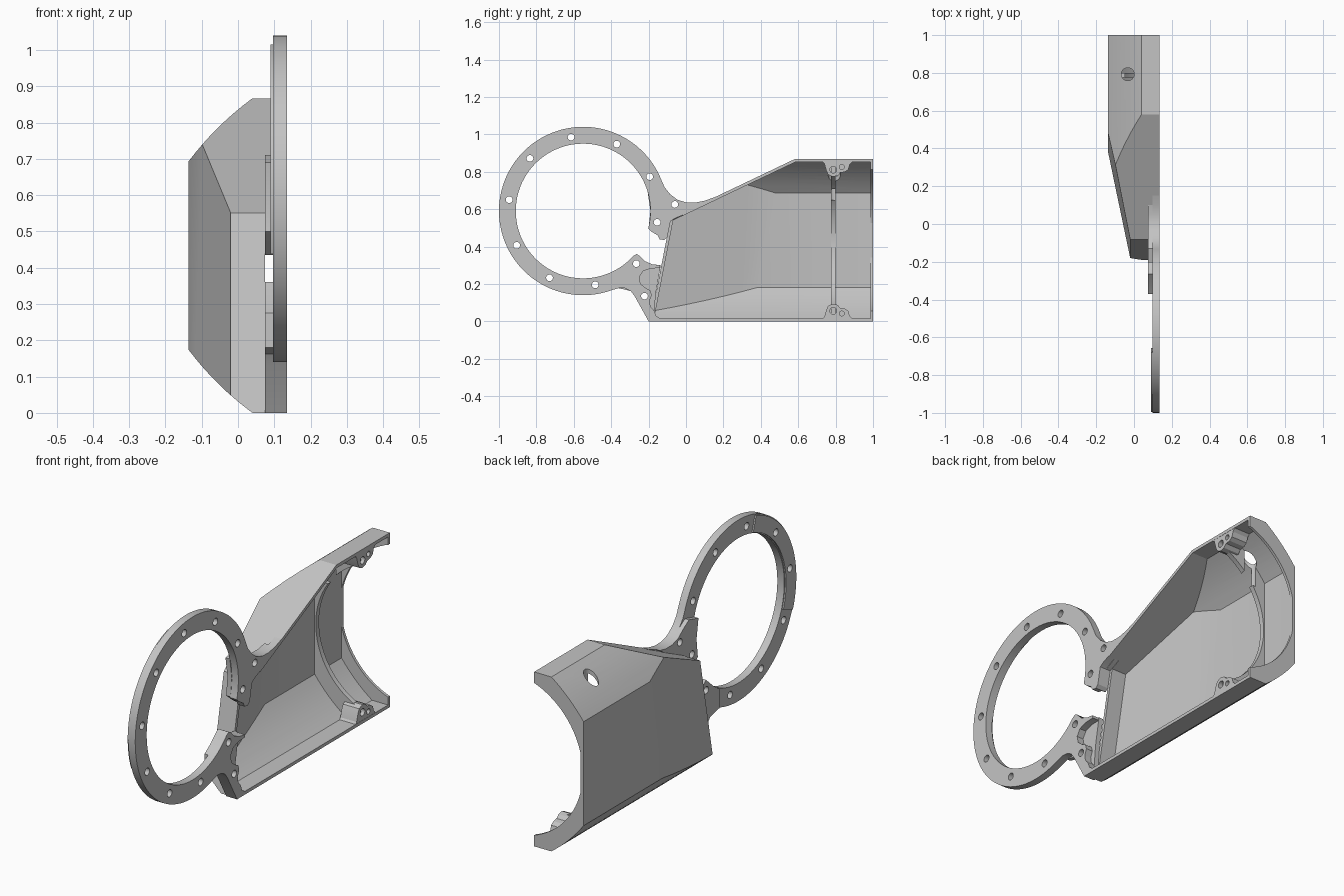
import bpy, bmesh, math
from mathutils import Vector, Matrix

cube = bpy.data.objects.get("Cube")
if cube:
    bpy.data.objects.remove(cube, do_unlink=True)

grey = bpy.data.materials.new("light grey")
grey.use_nodes = True
colour = (0.55, 0.55, 0.55, 1)
grey.diffuse_color = colour
grey.node_tree.nodes["Principled BSDF"].inputs["Base Color"].default_value = colour


def finish(name, bm):
    bmesh.ops.recalc_face_normals(bm, faces=bm.faces)
    me = bpy.data.meshes.new(name)
    bm.to_mesh(me)
    bm.free()
    me.materials.append(grey)
    ob = bpy.data.objects.new(name, me)
    bpy.context.collection.objects.link(ob)
    return ob


def add_prism(bm, pts, axis, a, b):
    """Extrude a 2D outline along x (points are y, z) or y (points are x, z)."""
    make = (lambda p: (a, p[0], p[1])) if axis == 'X' else (lambda p: (p[0], a, p[1]))
    face = bm.faces.new([bm.verts.new(make(p)) for p in pts])
    ext = bmesh.ops.extrude_face_region(bm, geom=[face])
    move = Vector((b - a, 0, 0)) if axis == 'X' else Vector((0, b - a, 0))
    bmesh.ops.translate(bm, vec=move, verts=[g for g in ext['geom'] if isinstance(g, bmesh.types.BMVert)])


def prism(name, pts, axis, a, b):
    bm = bmesh.new()
    add_prism(bm, pts, axis, a, b)
    return finish(name, bm)


def circle(c, r, n=24, start=0, end=360):
    full = abs(end - start) == 360
    steps = n if full else n + 1
    return [(c[0] + r * math.cos(math.radians(start + (end - start) * i / n)),
             c[1] + r * math.sin(math.radians(start + (end - start) * i / n))) for i in range(steps)]


def cut(ob, cutter, keep=False):
    mod = ob.modifiers.new("cut", 'BOOLEAN')
    mod.operation, mod.solver, mod.object = 'DIFFERENCE', 'EXACT', cutter
    bpy.context.view_layer.objects.active = ob
    bpy.ops.object.modifier_apply(modifier=mod.name)
    if not keep:
        bpy.data.objects.remove(cutter, do_unlink=True)


def holes(spots, a, b):
    bm = bmesh.new()
    for y, z, r in spots:
        add_prism(bm, circle((y, z), r, 20), 'X', a, b)
    return finish("hole_cutter", bm)


def section(t, open_x):
    """Trough cross-section, inset by t, with softly bowed corner slopes."""
    k = t * 0.41
    a, b = Vector((0.04 + k, t)), Vector((-0.137 + t, 0.175 + k))
    mid = (a + b) / 2 + Vector((-0.013, -0.013))
    low = [a * (1 - s) ** 2 + mid * 2 * s * (1 - s) + b * s * s for s in [i / 8 for i in range(9)]]
    low = [(open_x, t)] + [tuple(p) for p in low]
    return low + [(x, 0.867 - z) for x, z in reversed(low)]


def trough(name, t, open_x, y_end):
    """Trough body trimmed by the sloped top, tapered side and leaning front."""
    bm = bmesh.new()
    add_prism(bm, section(t, open_x), 'Y', -0.5, y_end)
    lean = Vector((0, 0.1, 0.515))
    side = lean.cross(Vector((0.117, -0.56, -0.125))).normalized()
    if side.x > 0:
        side = -side
    planes = [(Vector((0, 0.58, 0.867)), Vector((0, -0.477, 1)).normalized()),
              (Vector((-0.137, 0.38, 0.175)), side),
              (Vector((0, -0.18, 0.05)), Vector((0, -0.515, 0.1)).normalized())]
    for co, no in planes:
        cutres = bmesh.ops.bisect_plane(bm, geom=bm.verts[:] + bm.edges[:] + bm.faces[:],
                                        plane_co=co - no * t, plane_no=no, clear_outer=True)
        edges = [g for g in cutres['geom_cut'] if isinstance(g, bmesh.types.BMEdge)]
        bmesh.ops.contextual_create(bm, geom=edges)
    return finish(name, bm)


# Hollow housing, open on one side and at the rear
housing = trough("housing_shell", 0, 0.135, 1.0)
cut(housing, trough("housing_cavity", 0.016, 0.3, 1.3))
cut(housing, prism("front_opening", [(-0.4, 0.0165), (-0.02, 0.0165), (-0.02, 0.7), (-0.4, 0.7)], 'X', 0.075, 0.3))

# Inner rib and rear end lip, each with a round cutout
rib = prism("inner_rib", section(0.008, 0.115), 'Y', 0.775, 0.80)
cut(rib, prism("rib_cutter", circle((0.27, 0.4335), 0.385, 96), 'Y', 0.7, 0.9))
lip = prism("rear_lip", section(0.0, 0.135), 'Y', 0.986, 1.0)
cut(lip, prism("lip_cutter", circle((0.27, 0.4335), 0.402, 96), 'Y', 0.9, 1.1))

# Round access hole through the top
bm = bmesh.new()
bmesh.ops.create_cone(bm, cap_ends=True, segments=32, radius1=0.034, radius2=0.034, depth=0.3,
                      matrix=Matrix.Translation((-0.033, 0.793, 0.8)))
access = finish("access_cutter", bm)
cut(housing, access, keep=True)
cut(rib, access)

# Screw bosses at the top and bottom of the rib
parts = [housing, rib, lip]
for label, flip in (("lower", False), ("upper", True)):
    f = (lambda z: 0.867 - z) if flip else (lambda z: z)
    outline = [(0.725, 0.008), (0.74, 0.025), (0.75, 0.06), (0.76, 0.083), (0.785, 0.094), (0.81, 0.088),
               (0.825, 0.072), (0.85, 0.068), (0.868, 0.055), (0.875, 0.03), (0.895, 0.008)]
    boss = prism(label + "_screw_boss", [(y, f(z)) for y, z in outline], 'X', 0.045, 0.134)
    cut(boss, holes([(0.787, f(0.056), 0.018), (0.833, f(0.042), 0.013)], 0.07, 0.2))
    parts.append(boss)

# Mounting ring joined to the front of the housing
C = (-0.55, 0.59)
outline = circle(C, 0.36, 110, -15, 318)
outline += [(-0.265, 0.36), (-0.25, 0.352), (-0.22, 0.322), (-0.18, 0.305), (-0.14, 0.30), (-0.137, 0.285),
            (-0.19, 0.283), (-0.23, 0.268), (-0.25, 0.235), (-0.243, 0.20), (-0.215, 0.178), (-0.19, 0.165),
            (-0.183, 0.14), (-0.195, 0.11), (-0.19, 0.08), (-0.172, 0.06), (-0.16, 0.03), (-0.14, 0.0165),
            (0.0, 0.0165), (0.0, 0.0), (-0.2, 0.0), (-0.275, 0.135), (-0.295, 0.162), (-0.325, 0.177),
            (-0.355, 0.179)]
outline += circle(C, 0.45, 110, 290, 22)
outline += [(-0.115, 0.718), (-0.085, 0.68), (-0.045, 0.65), (0.0, 0.636), (0.05, 0.635), (0.10, 0.645),
            (0.15, 0.663), (0.14, 0.642), (0.0, 0.576), (-0.06, 0.55), (-0.083, 0.535), (-0.10, 0.45),
            (-0.115, 0.435), (-0.14, 0.438), (-0.152, 0.46), (-0.185, 0.48)]
ring = prism("mounting_ring", outline, 'X', 0.097, 0.135)
spots = [(*p, 0.018) for p in circle(C, 0.4, 10, 99.3, 459.3)] + [(-0.06, 0.625, 0.018), (-0.222, 0.135, 0.018)]
cut(ring, holes(spots, 0.0, 0.2))

# Thicker backing behind the ring ends, and a thin pad on its far side
lower = prism("lower_backing", [(-0.2, 0), (-0.275, 0.135), (-0.295, 0.162), (-0.37, 0.18), (-0.37, 0.275),
                                (-0.32, 0.31), (-0.265, 0.36), (-0.22, 0.322), (-0.18, 0.305), (-0.135, 0.30),
                                (-0.16, 0.16), (-0.175, 0.0)], 'X', 0.075, 0.099)
upper = prism("upper_backing", [(-0.115, 0.435), (-0.152, 0.46), (-0.2, 0.50), (-0.19, 0.59), (-0.205, 0.69),
                                (-0.13, 0.71), (-0.085, 0.68), (-0.045, 0.65), (0.0, 0.636), (0.05, 0.635),
                                (0.10, 0.645), (0.0, 0.576), (-0.083, 0.535), (-0.10, 0.45)], 'X', 0.075, 0.099)
pad = prism("ring_pad", circle(C, 0.445, 40, 107, 200) + circle(C, 0.365, 40, 200, 107), 'X', 0.09, 0.099)
for ob in (lower, upper, pad):
    cut(ob, holes(spots, 0.0, 0.2))
parts += [ring, lower, upper, pad]

# Smooth curved walls, keep edges sharp
bpy.ops.object.select_all(action='DESELECT')
for ob in parts:
    ob.select_set(True)
bpy.context.view_layer.objects.active = housing
bpy.ops.object.shade_smooth_by_angle(angle=math.radians(25))
